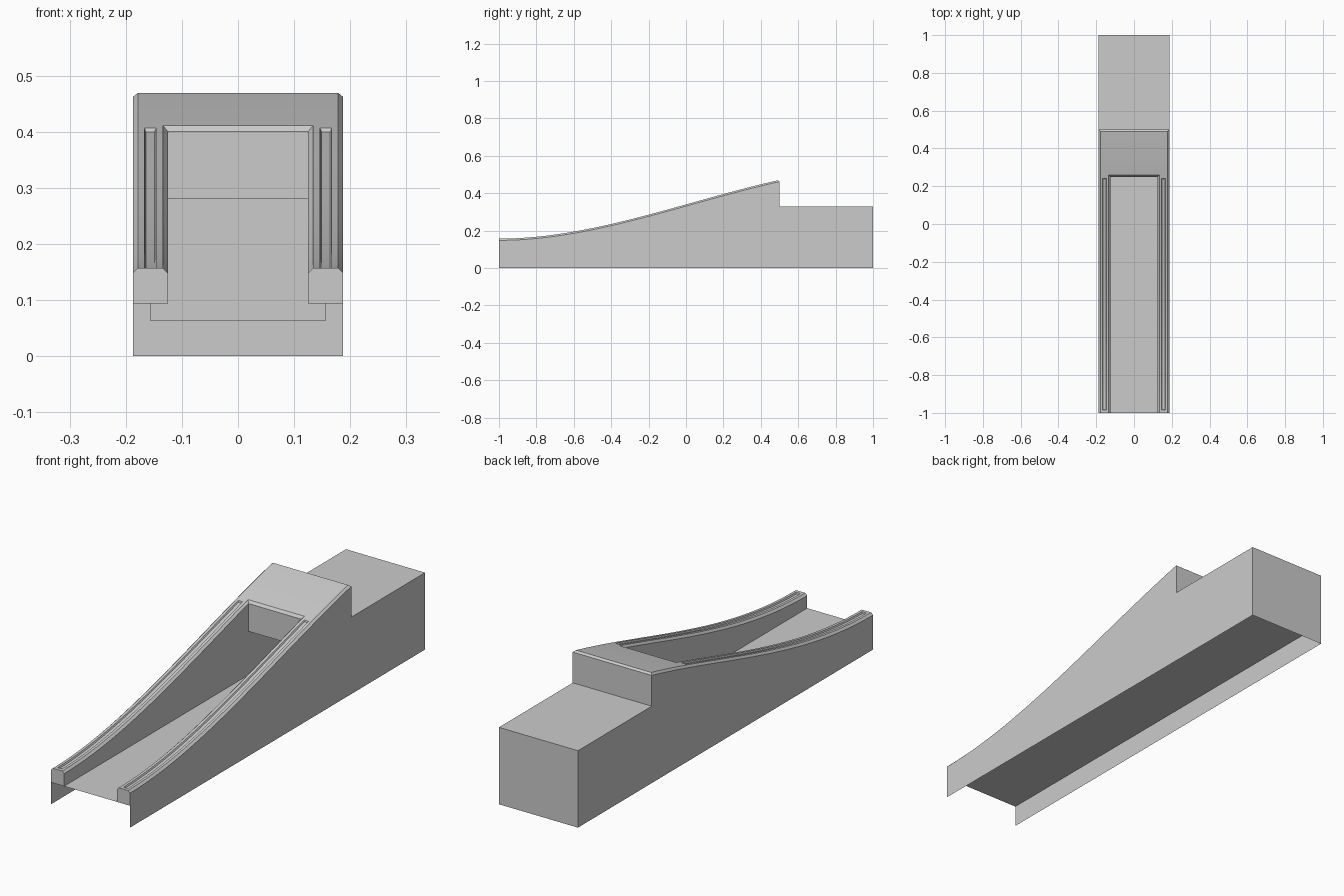
import bpy, bmesh

cube = bpy.data.objects.get("Cube")
if cube:
    bpy.data.objects.remove(cube, do_unlink=True)

# One plain grey for the whole ramp
grey = bpy.data.materials.new("plain_grey")
grey.use_nodes = True
colour = (0.6, 0.6, 0.6, 1)
grey.diffuse_color = colour
grey.node_tree.nodes["Principled BSDF"].inputs["Base Color"].default_value = colour

W, INNER, FLOOR, CEIL, BOX = 0.1875, 0.125, 0.094, 0.281, 0.33
BEV, EDGE = 0.009, 0.25          # bevel size, y of the trough end wall
STEP = 0.5                       # y where the slope ends


def height(y):
    """Height of the curved slope."""
    t = (y + 1) / 1.5
    return 0.157 + 0.608 * t ** 2 - 0.294 * t ** 3


def finish(name, bm, mirror=False):
    bmesh.ops.remove_doubles(bm, verts=bm.verts, dist=1e-5)
    bmesh.ops.recalc_face_normals(bm, faces=bm.faces)
    mesh = bpy.data.meshes.new(name)
    bm.to_mesh(mesh)
    bm.free()
    mesh.materials.append(grey)
    ob = bpy.data.objects.new(name, mesh)
    bpy.context.collection.objects.link(ob)
    if mirror:
        ob.modifiers.new("Mirror", 'MIRROR')
    return ob


def panels(name, faces, mirror=False):
    bm = bmesh.new()
    for pts in faces:
        bm.faces.new([bm.verts.new(p) for p in pts])
    return finish(name, bm, mirror)


def loft(name, sections, mirror=False, cap=None):
    bm = bmesh.new()
    rows = [[bm.verts.new(p) for p in s] for s in sections]
    for a, b in zip(rows, rows[1:]):
        for i in range(len(a) - 1):
            bm.faces.new((a[i], a[i + 1], b[i + 1], b[i]))
    if cap:
        bm.faces.new([bm.verts.new(p) for p in cap])
    return finish(name, bm, mirror)


# Side rails: outer wall, bevelled top with a shallow groove, inner wall
def rail_section(y, depth):
    h = height(y)
    yi = min(y, EDGE)
    zi = height(yi) - BEV
    return [(W, y, 0), (W, y, FLOOR), (W, y, h - BEV), (W - BEV, y, h),
            (0.167, y, h), (0.164, y, h - depth), (0.149, y, h - depth),
            (0.146, y, h), (INNER + BEV, y, h), (INNER, yi, zi), (INNER, yi, FLOOR)]


start, end, n = -0.985, 0.24, 28
stations = [(-1, 0), (start, 0)]
stations += [(start + 0.002 + (end - start - 0.004) * i / n, 0.006) for i in range(n + 1)]
stations += [(end, 0), (EDGE + BEV, 0)]
rails = [rail_section(y, d) for y, d in stations]
loft("side_rails", rails, mirror=True, cap=rails[0][1:])

# Solid upper deck behind the trough
deck = []
for i in range(9):
    y = EDGE + BEV + (STEP - EDGE - 2 * BEV) * i / 8
    h = height(y)
    half = [(W, y, 0), (W, y, h - BEV), (W - BEV, y, h)]
    deck.append(half + [(-x, yy, z) for x, yy, z in reversed(half)])
loft("upper_deck", deck)

# Bevel along the back of the deck, and the step wall below it
yb, hb, hs = STEP - BEV, height(STEP - BEV), height(STEP) - BEV
panels("deck_back", [
    [(-W + BEV, yb, hb), (W - BEV, yb, hb), (W, STEP, hs), (-W, STEP, hs)],
    [(-W, STEP, BOX), (W, STEP, BOX), (W, STEP, hs), (-W, STEP, hs)]])
panels("deck_back_sides", [
    [(W, yb, 0), (W, STEP, 0), (W, STEP, hs), (W, yb, hb - BEV)],
    [(W, yb, hb - BEV), (W, STEP, hs), (W - BEV, yb, hb)]], mirror=True)

# Trough end wall with its bevelled lip
ht, hl = height(EDGE) - BEV, height(EDGE + BEV)
lip = INNER + BEV
panels("trough_end_wall", [
    [(-INNER, EDGE, CEIL), (INNER, EDGE, CEIL), (INNER, EDGE, ht), (-INNER, EDGE, ht)],
    [(-INNER, EDGE, ht), (INNER, EDGE, ht), (lip, EDGE + BEV, hl), (-lip, EDGE + BEV, hl)]])

# Flat floor, and the tunnel running on under the deck
TY = 0.969
panels("floor", [[(-W, -1, FLOOR), (W, -1, FLOOR), (W, 1, FLOOR), (-W, 1, FLOOR)]])
panels("tunnel_ceiling", [[(-INNER, EDGE, CEIL), (INNER, EDGE, CEIL),
                           (INNER, TY, CEIL), (-INNER, TY, CEIL)]])
panels("tunnel_walls", [[(INNER, EDGE, FLOOR), (INNER, TY, FLOOR),
                         (INNER, TY, CEIL), (INNER, EDGE, CEIL)]], mirror=True)
E = 0.156
panels("tunnel_end", [[(-E, TY, 0.063), (E, TY, 0.063), (E, TY, CEIL), (-E, TY, CEIL)]])

# Rear box, open underneath
panels("rear_box", [
    [(-W, STEP, BOX), (W, STEP, BOX), (W, 1, BOX), (-W, 1, BOX)],
    [(-W, 1, 0), (W, 1, 0), (W, 1, BOX), (-W, 1, BOX)],
    [(W, STEP, 0), (W, 1, 0), (W, 1, BOX), (W, STEP, BOX)],
    [(-W, STEP, 0), (-W, 1, 0), (-W, 1, BOX), (-W, STEP, BOX)]])
